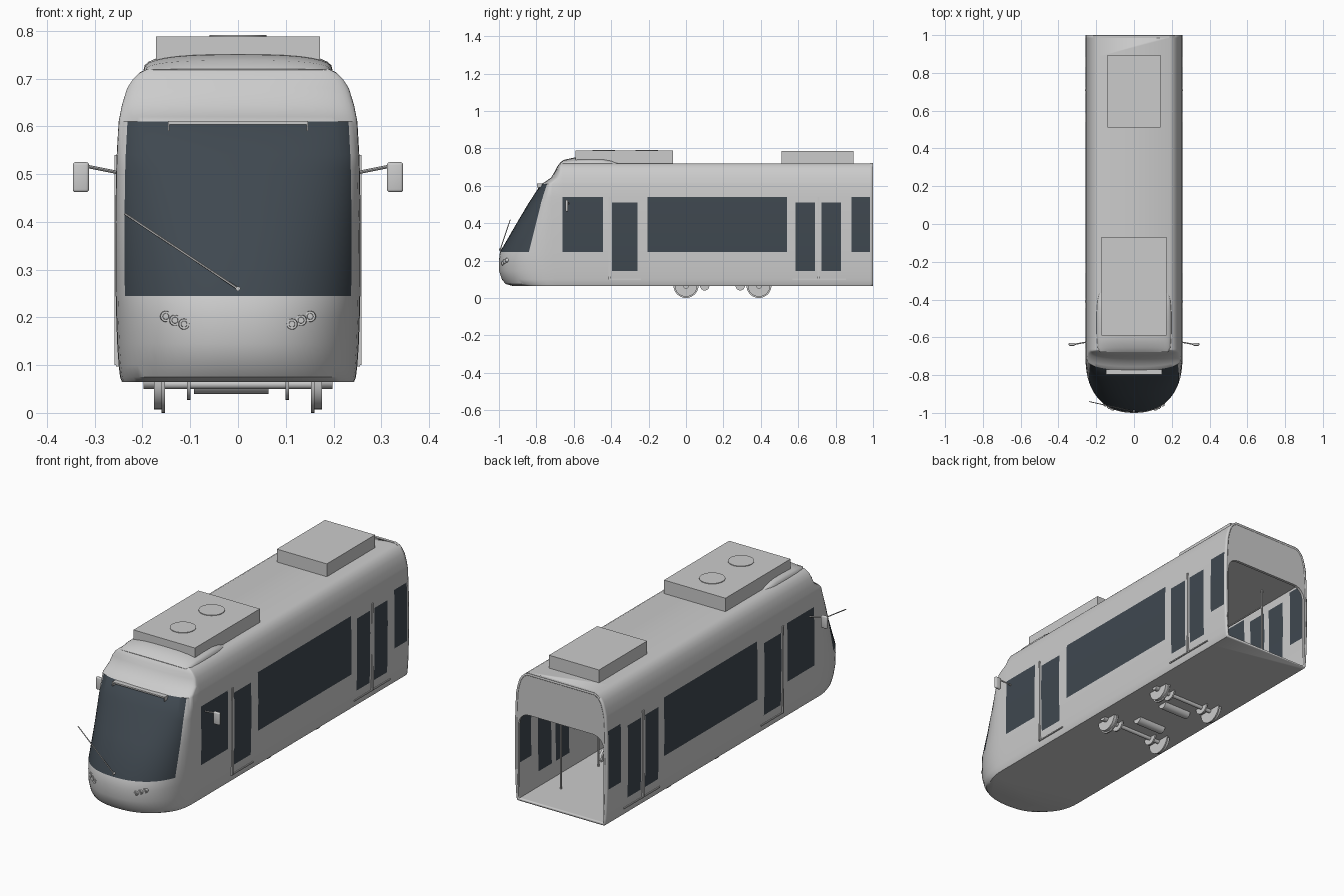
import bpy, bmesh, math
from mathutils import Vector

if "Cube" in bpy.data.objects:
    bpy.data.objects.remove(bpy.data.objects["Cube"], do_unlink=True)


def material(name, rgb):
    m = bpy.data.materials.new(name)
    m.use_nodes = True
    m.diffuse_color = (*rgb, 1)
    m.node_tree.nodes["Principled BSDF"].inputs["Base Color"].default_value = (*rgb, 1)
    return m


GREY = material("light_grey", (0.6, 0.6, 0.6))
GLASS = material("dark_glass", (0.05, 0.065, 0.08))


def finish(name, bm, mats=(GREY,), smooth=True, fix=True):
    if fix:
        bmesh.ops.recalc_face_normals(bm, faces=bm.faces)
    me = bpy.data.meshes.new(name)
    bm.to_mesh(me)
    bm.free()
    for m in mats:
        me.materials.append(m)
    ob = bpy.data.objects.new(name, me)
    bpy.context.collection.objects.link(ob)
    if smooth:
        bpy.ops.object.select_all(action='DESELECT')
        ob.select_set(True)
        bpy.context.view_layer.objects.active = ob
        bpy.ops.object.shade_smooth_by_angle(angle=math.radians(35))
    return ob


def box(name, lo, hi, bevel=0):
    bm = bmesh.new()
    bmesh.ops.create_cube(bm, size=1)
    for v in bm.verts:
        v.co = [a + (c + 0.5) * (b - a) for a, b, c in zip(lo, hi, v.co)]
    if bevel:
        bmesh.ops.bevel(bm, geom=bm.edges[:], offset=bevel, segments=3, profile=0.5, affect='EDGES')
    return finish(name, bm, smooth=bool(bevel))


def rod(name, a, b, r, sides=12, r2=None):
    a, b = Vector(a), Vector(b)
    bm = bmesh.new()
    bmesh.ops.create_cone(bm, cap_ends=True, segments=sides, radius1=r,
                          radius2=r if r2 is None else r2, depth=(b - a).length)
    q = (b - a).to_track_quat('Z', 'Y')
    for v in bm.verts:
        v.co = q @ v.co + (a + b) / 2
    return finish(name, bm)


# Body levels: height, half width, front y, nose depth
LEVELS = [(.065, .243, -.93, .22), (.075, .247, -.965, .26), (.1, .25, -.985, .28),
          (.145, .253, -1, .29), (.2, .255, -1, .288), (.245, .256, -.995, .283),
          (.4, .257, -.905, .19), (.51, .255, -.84, .12), (.54, .254, -.82, .1),
          (.61, .25, -.775, .06), (.62, .248, -.755, .05), (.645, .243, -.72, .045),
          (.68, .232, -.7, .032), (.7, .219, -.69, .022), (.712, .206, -.682, .016),
          (.72, .19, -.675, .012)]
SIDE_WINDOWS = [(-.66, -.445), (-.205, .54), (.885, .985)]
DOOR_WINDOWS = [(-.395, -.26), (.585, .69), (.725, .83)]
STATIONS = [1] + sorted((y for w in SIDE_WINDOWS + DOOR_WINDOWS for y in w), reverse=True)
PILLAR = 0.415
ANGLES = [PILLAR * i / 4 for i in range(4)]
ANGLES += [PILLAR + (math.pi / 2 - PILLAR) * i / 12 for i in range(13)]


def level(z):
    for a, b in zip(LEVELS, LEVELS[1:]):
        if z <= b[0]:
            f = (z - a[0]) / (b[0] - a[0])
            return [p + f * (q - p) for p, q in zip(a, b)]
    return LEVELS[-1]


def nose_point(z, angle):
    _, w, front, depth = level(z)
    e = 2 / 2.3
    return Vector((w * max(math.cos(angle), 0) ** e, front + depth - depth * math.sin(angle) ** e, z))


def nose_at(x, z):
    return nose_point(z, math.acos((abs(x) / level(z)[1]) ** 1.15)).y


# Body shell with painted windows
bm = bmesh.new()
rings = []
for z, w, front, depth in LEVELS:
    half = [Vector((w, y, z)) for y in STATIONS] + [nose_point(z, a) for a in ANGLES]
    half[-1].x = 0
    pts = half + [Vector((-p.x, p.y, p.z)) for p in reversed(half[:-1])]
    rings.append([bm.verts.new(p) for p in pts])
first_glass = len(STATIONS) + 4
count = len(rings[0])
for i, (low, high) in enumerate(zip(rings, rings[1:])):
    zc = (LEVELS[i][0] + LEVELS[i + 1][0]) / 2
    for j in range(count - 1):
        f = bm.faces.new((low[j], high[j], high[j + 1], low[j + 1]))
        yc = (low[j].co.y + low[j + 1].co.y) / 2
        if first_glass <= j < count - 1 - first_glass:
            f.material_index = int(.245 < zc < .61)
        elif .245 < zc < .54 and any(a < yc < b for a, b in SIDE_WINDOWS):
            f.material_index = 1
        elif .145 < zc < .51 and any(a < yc < b for a, b in DOOR_WINDOWS):
            f.material_index = 1
bm.faces.new(rings[0])
bm.faces.new(rings[-1][::-1])
body = finish("body_shell", bm, (GREY, GLASS), fix=False)
wall = body.modifiers.new("wall", 'SOLIDIFY')
wall.thickness = 0.01
wall.offset = -1

# Rear frame around the gangway opening
bm = bmesh.new()
outer = [(l[1] - .002, l[0] + .002) for l in LEVELS]
inner = [(.238, .067), (.238, .44)]
inner += [(.178 + .06 * math.cos(t * math.pi / 12), .45 + .06 * math.sin(t * math.pi / 12)) for t in range(7)]
outline = outer + [(-x, z) for x, z in outer[::-1]] + [(-x, z) for x, z in inner] + inner[::-1]
face = bm.faces.new([bm.verts.new((x, .985, z)) for x, z in outline])
ext = bmesh.ops.extrude_face_region(bm, geom=[face])
bmesh.ops.translate(bm, vec=(0, .014, 0), verts=[v for v in ext["geom"] if isinstance(v, bmesh.types.BMVert)])
finish("rear_frame", bm, smooth=False)
box("ceiling", (-.244, -.66, .55), (.244, .985, .556))

# Roof fairing behind the windscreen
bm = bmesh.new()
loops = []
for y, w, h in [(-.678, .18, .002), (-.655, .193, .02), (-.6, .197, .032), (-.52, .198, .037),
                (-.45, .197, .037), (-.4, .192, .025), (-.36, .182, .001)]:
    arc = [math.pi * k / 16 for k in range(17)]
    loops.append([bm.verts.new((w * math.copysign(abs(math.cos(t)) ** .7, math.cos(t)), y,
                                .718 + h * math.sin(t) ** .8)) for t in arc])
for a, b in zip(loops, loops[1:]):
    for k in range(16):
        bm.faces.new((a[k], a[k + 1], b[k + 1], b[k]))
    bm.faces.new((a[0], b[0], b[-1], a[-1]))
bm.faces.new(loops[0])
bm.faces.new(loops[-1])
finish("roof_fairing", bm)

# Roof equipment
box("front_roof_unit", (-.172, -.59, .715), (.172, -.07, .788))
box("rear_roof_unit", (-.14, .51, .715), (.14, .895, .785))
for y in (-.44, -.21):
    rod("roof_fan_cover", (0, y, .78), (0, y, .791), .06, 32)

# Windscreen fittings
y = -.79
box("display_bar", (-.147, y - .006, .604), (.147, y + .02, .611))
for s in (-1, 1):
    box("display_bar_end", (s * .145 - .002, y - .006, .59), (s * .145 + .002, y + .02, .606))
rod("wiper_arm", (0, -.993, .26), (-.237, -.94, .417), .0025, 6)
rod("wiper_pivot", (0, -1, .26), (0, -.975, .26), .005)

for s in (-1, 1):
    # Headlamps
    for k in range(3):
        x, z = s * (.113 + .019 * k), .186 + .008 * k
        y = nose_at(x, z)
        rod("headlamp_ring", (x, y + .02, z), (x, y - .005, z), .013, 20, .011)
        rod("headlamp_lens", (x, y, z), (x, y - .008, z), .008, 16, .006)
    # Mirrors
    rod("mirror_arm", (s * .25, -.625, .503), (s * .315, -.637, .516), .0035, 8)
    box("mirror_head", (s * .329 - .017, -.645, .462), (s * .329 + .017, -.63, .525), .006)
    # Door trims
    for y in (-.41, .708):
        box("door_post", (s * .254 - .005, y - .005, .1), (s * .254 + .005, y + .005, .54))
    for a, b in ((-.415, -.24), (.57, .855)):
        box("door_sill", (s * .25 - .005, a, .097), (s * .25 + .005, b, .103))
    # Cabin poles, rails and seats
    for y in (-.3, .2, .5, .8):
        rod("grab_pole", (s * .14, y, .07), (s * .14, y, .55), .005, 8)
    rod("hand_rail", (s * .14, -.3, .46), (s * .14, .8, .46), .004, 8)
    for y in (-.16, .02):
        box("seat_base", (s * .185 - .055, y, .075), (s * .185 + .055, y + .09, .2))
        box("seat_back", (s * .185 - .055, y + .075, .2), (s * .185 + .055, y + .09, .34))
    # Bogie wheels
    for y in (0, .39):
        rod("wheel_tread", (s * .155, y, .067), (s * .176, y, .067), .06, 32)
        rod("wheel_flange", (s * .153, y, .067), (s * .16, y, .067), .067, 32)
        rod("axle_box", (s * .17, y, .067), (s * .198, y, .067), .017, 16)
        rod("brake_disc", (s * .099, y, .067), (s * .107, y, .067), .04, 24)

# Axles and motors
for y in (0, .39):
    rod("axle", (-.16, y, .06), (.16, y, .06), .01, 12)
for y in (.1, .29):
    rod("motor", (-.092, y, .065), (.064, y, .065), .025, 20)
